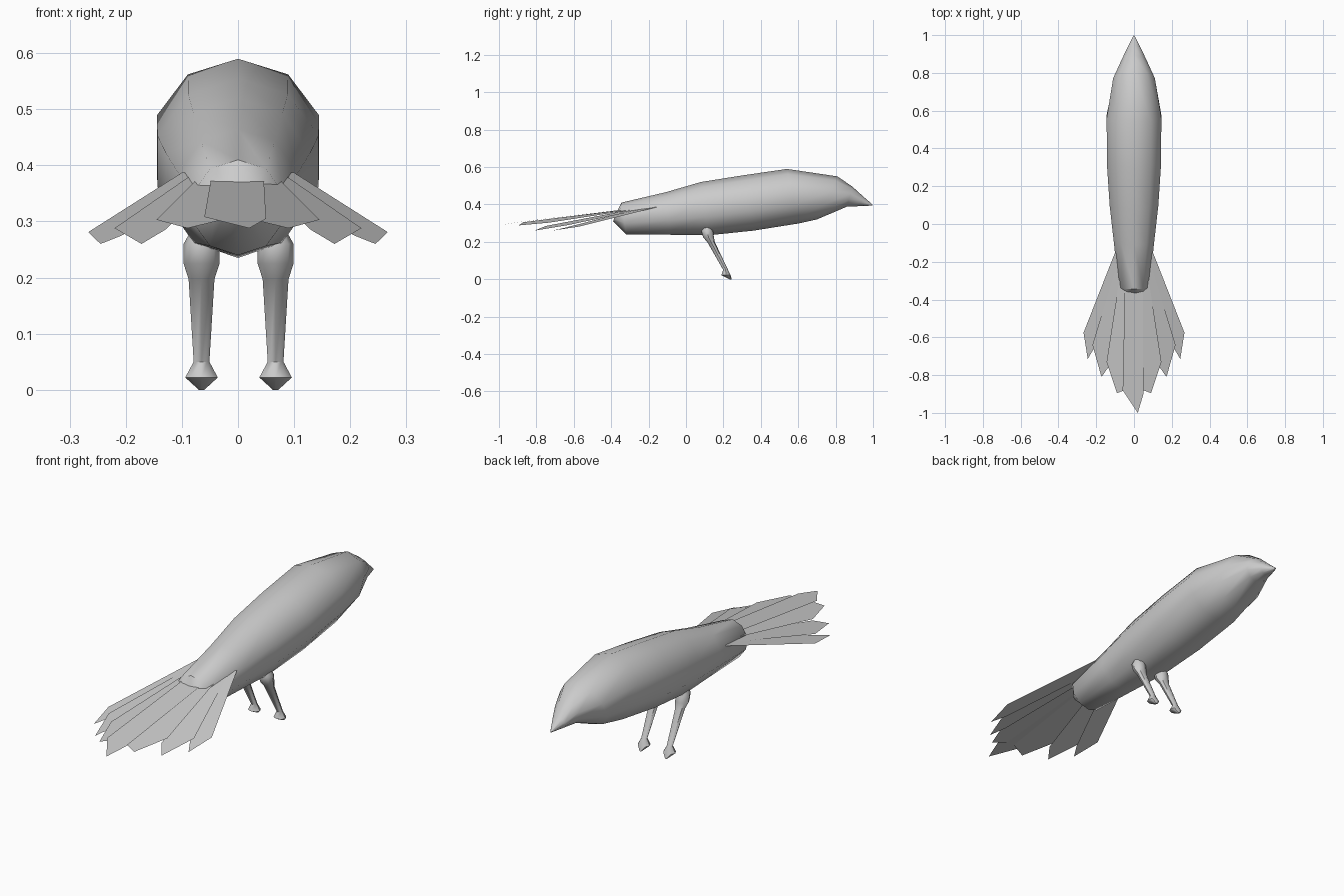
import bpy
from math import sin, cos, pi, radians

if "Cube" in bpy.data.objects:
    bpy.data.objects.remove(bpy.data.objects["Cube"])


def make(name, verts, faces, smooth=True):
    mesh = bpy.data.meshes.new(name)
    mesh.from_pydata(verts, [], faces)
    mesh.update()
    ob = bpy.data.objects.new(name, mesh)
    bpy.context.collection.objects.link(ob)
    if smooth:
        bpy.ops.object.select_all(action='DESELECT')
        ob.select_set(True)
        bpy.context.view_layer.objects.active = ob
        bpy.ops.object.shade_smooth_by_angle(angle=radians(45))
    return ob


def loft(name, rings):
    """Skin equal-sized rings of points and cap both ends."""
    n = len(rings[0])
    verts = [p for r in rings for p in r]
    faces = [(i * n + j, i * n + (j + 1) % n, (i + 1) * n + (j + 1) % n, (i + 1) * n + j)
             for i in range(len(rings) - 1) for j in range(n)]
    faces.append(tuple(reversed(range(n))))
    faces.append(tuple(range(len(verts) - n, len(verts))))
    return make(name, verts, faces)


def body_ring(ty, tz, by, bz, w, n=10):
    """Ten-sided ring spanning a top and a bottom point, half width w."""
    pts = []
    for k in range(n):
        a = pi / 2 + 2 * pi * k / n
        t = (1 + sin(a)) / 2
        pts.append((w * cos(a), by + (ty - by) * t, bz + (tz - bz) * t))
    return pts


# Body, head and beak in one tapered skin: top y, top z, bottom y, bottom z, half width
sections = [(-.375, .35, -.39, .31, .04),
            (-.345, .41, -.32, .24, .085),
            (-.11, .465, -.08, .238, .112),
            (.08, .52, .12, .235, .135),
            (.30, .555, .36, .26, .151),
            (.54, .59, .60, .298, .152),
            (.81, .55, .70, .32, .116),
            (.89, .495, .86, .388, .064),
            (.945, .445, .93, .391, .034),
            (.998, .399, .998, .394, .003)]
loft("body", [body_ring(*s) for s in sections])

# Legs with a thick thigh and a small pointed foot: y, z, x radius, y radius
leg = [(.112, .285, .018, .018), (.113, .26, .032, .032), (.12, .225, .032, .029),
       (.135, .197, .023, .02), (.212, .05, .014, .013), (.214, .022, .029, .025),
       (.238, 0, .005, .006)]
for side, x in (("left", -.065), ("right", .067)):
    loft(side + "_leg", [[(x + rx * cos(-2 * pi * k / 8), y + ry * sin(-2 * pi * k / 8), z)
                          for k in range(8)] for y, z, rx, ry in leg])

# Tail feathers: outer root, outer corner, tip, inner corner, inner root
feathers = {
    "outer": [(.10, -.15, .387), (.267, -.575, .281), (.245, -.715, .26),
              (.207, -.65, .275), (.04, -.22, .385)],
    "middle": [(.08, -.18, .385), (.22, -.64, .288), (.172, -.81, .26),
               (.13, -.75, .285), (.02, -.22, .386)],
    "inner": [(.06, -.18, .388), (.145, -.73, .303), (.09, -.895, .288),
              (.02, -.87, .305), (0, -.2, .39)],
}
for name, pts in feathers.items():
    for side, s in (("left", -1), ("right", 1)):
        make(f"{side}_{name}_tail_feather", [(s * x, y, z) for x, y, z in pts],
             [tuple(range(5))[::-s]], False)
make("centre_tail_feather", [(.045, -.18, .393), (.05, -.90, .305), (.02, -1, .288),
                             (-.06, -.88, .308), (-.045, -.18, .393)], [(4, 3, 2, 1, 0)], False)
